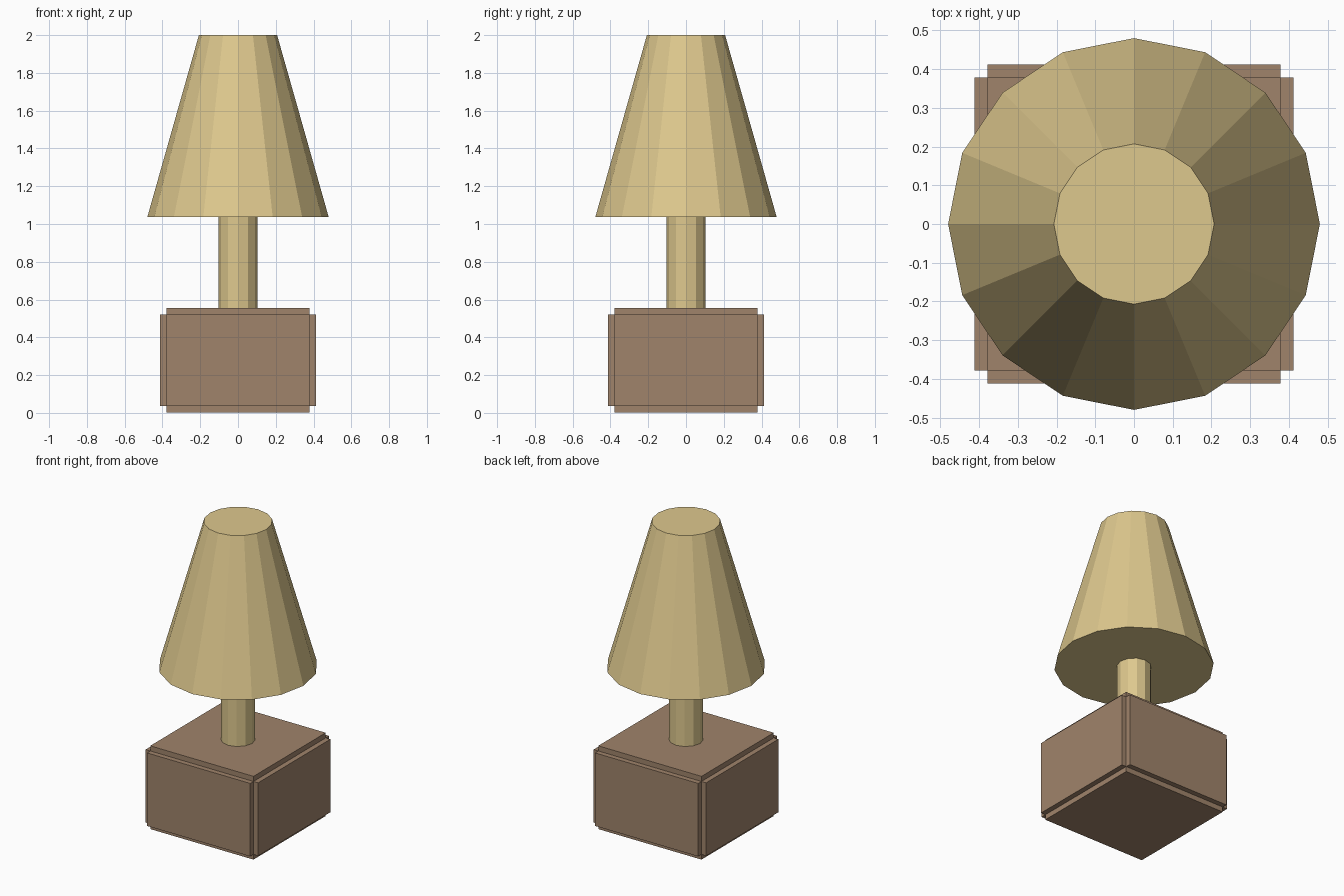
import bpy, bmesh
from math import pi
from mathutils import Matrix

cube = bpy.data.objects.get("Cube")
if cube:
    bpy.data.objects.remove(cube, do_unlink=True)


def material(name, rgb):
    mat = bpy.data.materials.new(name)
    mat.use_nodes = True
    mat.diffuse_color = (*rgb, 1)
    mat.node_tree.nodes["Principled BSDF"].inputs["Base Color"].default_value = (*rgb, 1)
    return mat


def finish(bm, name, mat):
    mesh = bpy.data.meshes.new(name)
    bm.to_mesh(mesh)
    bm.free()
    mesh.materials.append(mat)
    obj = bpy.data.objects.new(name, mesh)
    bpy.context.collection.objects.link(obj)
    return obj


def turned_part(name, mat, sides, r_bottom, r_top, z_bottom, z_top):
    """Capped, flat-sided cone or cylinder with a corner on the y axis."""
    bm = bmesh.new()
    place = Matrix.Translation((0, 0, (z_bottom + z_top) / 2)) @ Matrix.Rotation(pi / 2, 4, "Z")
    bmesh.ops.create_cone(bm, cap_ends=True, segments=sides, radius1=r_bottom,
                          radius2=r_top, depth=z_top - z_bottom, matrix=place)
    return finish(bm, name, mat)


tan = material("warm tan", (0.73, 0.58, 0.27))
brown = material("wood brown", (0.35, 0.23, 0.147))

# Block base: a core whose six faces are raised as panels, leaving notched edges
WIDTH, LOW, HIGH, PANEL = 0.757, 0.036, 0.52, 0.034
bm = bmesh.new()
place = Matrix.Translation((0, 0, (LOW + HIGH) / 2)) @ Matrix.Diagonal((WIDTH, WIDTH, HIGH - LOW, 1))
bmesh.ops.create_cube(bm, size=1, matrix=place)
bm.normal_update()
panels = bmesh.ops.extrude_discrete_faces(bm, faces=bm.faces[:])["faces"]
bm.normal_update()
for face in panels:
    bmesh.ops.translate(bm, verts=face.verts, vec=face.normal * PANEL)
bm.normal_update()
finish(bm, "base", brown)

# Stem and shade
turned_part("stem", tan, 12, 0.104, 0.104, 0.55, 1.04)
turned_part("shade", tan, 16, 0.48, 0.207, 1.037, 2.0)
